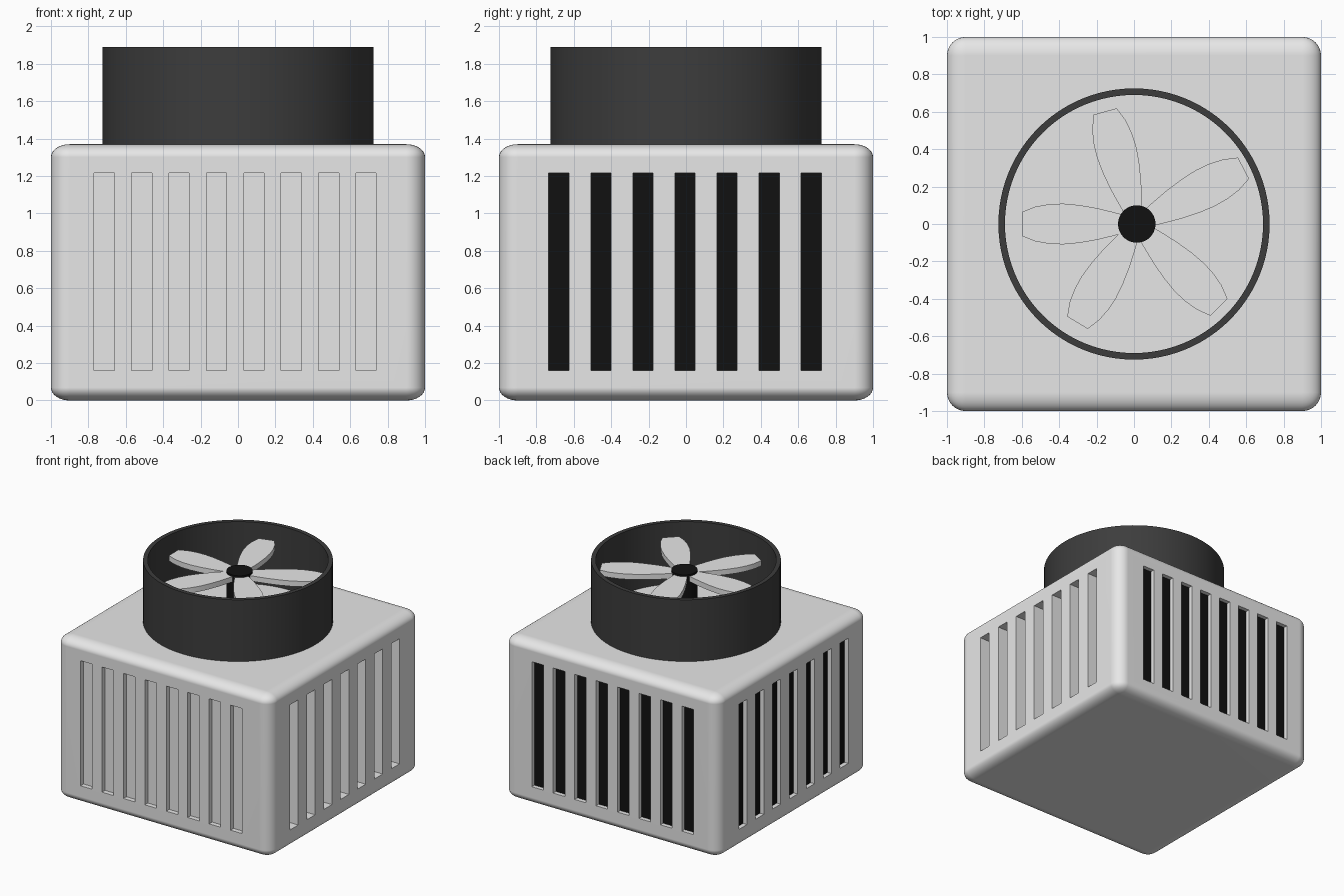
import bpy, bmesh, math
from mathutils import Matrix, Vector

if "Cube" in bpy.data.objects:
    bpy.data.objects.remove(bpy.data.objects["Cube"])


def material(name, value):
    m = bpy.data.materials.new(name)
    m.diffuse_color = (value, value, value, 1)
    m.use_nodes = True
    m.node_tree.nodes["Principled BSDF"].inputs["Base Color"].default_value = m.diffuse_color
    return m


GREY = material("light grey", 0.8)
DARK = material("dark grey", 0.046)
BLACK = material("black", 0.0055)


def make(name, bm, mat, smooth=True):
    bmesh.ops.recalc_face_normals(bm, faces=bm.faces[:])
    me = bpy.data.meshes.new(name)
    bm.to_mesh(me)
    bm.free()
    me.materials.append(mat)
    ob = bpy.data.objects.new(name, me)
    bpy.context.collection.objects.link(ob)
    if smooth:
        smooth_edges(ob)
    return ob


def select(ob):
    bpy.ops.object.select_all(action='DESELECT')
    ob.select_set(True)
    bpy.context.view_layer.objects.active = ob


def smooth_edges(ob):
    select(ob)
    bpy.ops.object.shade_smooth_by_angle(angle=math.radians(35))


def add_box(bm, lo, hi):
    lo, hi = Vector(lo), Vector(hi)
    bmesh.ops.create_cube(bm, size=1, matrix=Matrix.Translation((lo + hi) / 2)
                          @ Matrix.Diagonal((*(hi - lo), 1)))


# Rounded housing, softened as a cube and then squashed in height
H = 1.37
bm = bmesh.new()
bmesh.ops.create_cube(bm, size=2)
bmesh.ops.bevel(bm, geom=bm.edges[:], offset=0.1, segments=8, profile=0.5, affect='EDGES')
bmesh.ops.scale(bm, vec=(1, 1, H / 2), verts=bm.verts[:])
bmesh.ops.translate(bm, vec=(0, 0, H / 2), verts=bm.verts[:])
housing = make("housing", bm, GREY, smooth=False)

# Vent slots: (axis, side, depth, has black backing)
HALF, Z0, Z1 = 0.054, 0.16, 1.215
X_SLOTS = [-0.715 + 0.2 * i for i in range(8)]
Y_SLOTS = [-0.68 + 0.225 * i for i in range(7)]
SIDES = [('y', -1, 0.04, False), ('y', 1, 0.04, True),
         ('x', -1, 0.04, True), ('x', 1, 0.12, True)]
cut, back = bmesh.new(), bmesh.new()


def slot(bm, axis, c, a, b):
    a, b = min(a, b), max(a, b)
    if axis == 'y':
        add_box(bm, (c - HALF, a, Z0), (c + HALF, b, Z1))
    else:
        add_box(bm, (a, c - HALF, Z0), (b, c + HALF, Z1))


for axis, s, depth, black in SIDES:
    for c in (X_SLOTS if axis == 'y' else Y_SLOTS):
        floor = s * (1 - depth)
        slot(cut, axis, c, floor, s * 1.1)
        if black:
            slot(back, axis, c, floor - s * 0.003, floor + s * 0.004)

cutter = make("slot_cutter", cut, GREY, smooth=False)
cutter.hide_render = True
mod = housing.modifiers.new("slots", 'BOOLEAN')
mod.operation = 'DIFFERENCE'
mod.solver = 'EXACT'
mod.object = cutter
select(housing)
bpy.ops.object.modifier_apply(modifier=mod.name)
bpy.data.objects.remove(cutter)
smooth_edges(housing)
wn = housing.modifiers.new("flat_sides", 'WEIGHTED_NORMAL')
wn.keep_sharp = True
make("vent_backing", back, BLACK, smooth=False)

# Open fan shroud: rectangular profile spun round z
bm = bmesh.new()
profile = [bm.verts.new(p) for p in
           [(0.725, 0, 1.365), (0.725, 0, 1.89), (0.69, 0, 1.89), (0.69, 0, 1.365)]]
edges = [bm.edges.new((profile[i], profile[(i + 1) % 4])) for i in range(4)]
bmesh.ops.spin(bm, geom=profile + edges, cent=(0, 0, 0), axis=(0, 0, 1),
               angle=math.tau, steps=96, use_merge=True)
bmesh.ops.remove_doubles(bm, verts=bm.verts[:], dist=1e-4)
make("fan_shroud", bm, DARK)

# Fan hub post
FAN_X = 0.015
bm = bmesh.new()
bmesh.ops.create_cone(bm, cap_ends=True, segments=48, radius1=0.1, radius2=0.1,
                      depth=1.805 - 1.365,
                      matrix=Matrix.Translation((FAN_X, 0, (1.805 + 1.365) / 2)))
make("fan_hub", bm, BLACK)

# Fan blades: one outline of (radius fraction, half width), turned to each angle
OUTLINE = [(0.12, 0.05), (0.22, 0.066), (0.35, 0.085), (0.5, 0.101), (0.64, 0.109),
           (0.76, 0.106), (0.88, 0.093), (1.0, 0.064)]
bm = bmesh.new()
for angle, length in [(27.6, 0.644), (105.7, 0.625), (180, 0.615), (239, 0.616), (314.6, 0.626)]:
    turn = Matrix.Translation((FAN_X, 0, 0)) @ Matrix.Rotation(math.radians(angle), 4, 'Z')
    pts = [(r, w) for r, w in OUTLINE] + [(r, -w) for r, w in reversed(OUTLINE)]
    face = bm.faces.new([bm.verts.new(turn @ Vector((r * length, w, 1.745))) for r, w in pts])
    top = bmesh.ops.extrude_face_region(bm, geom=[face], use_keep_orig=True)
    bmesh.ops.translate(bm, vec=(0, 0, 0.045),
                        verts=[v for v in top['geom'] if isinstance(v, bmesh.types.BMVert)])
make("fan_blades", bm, GREY)
